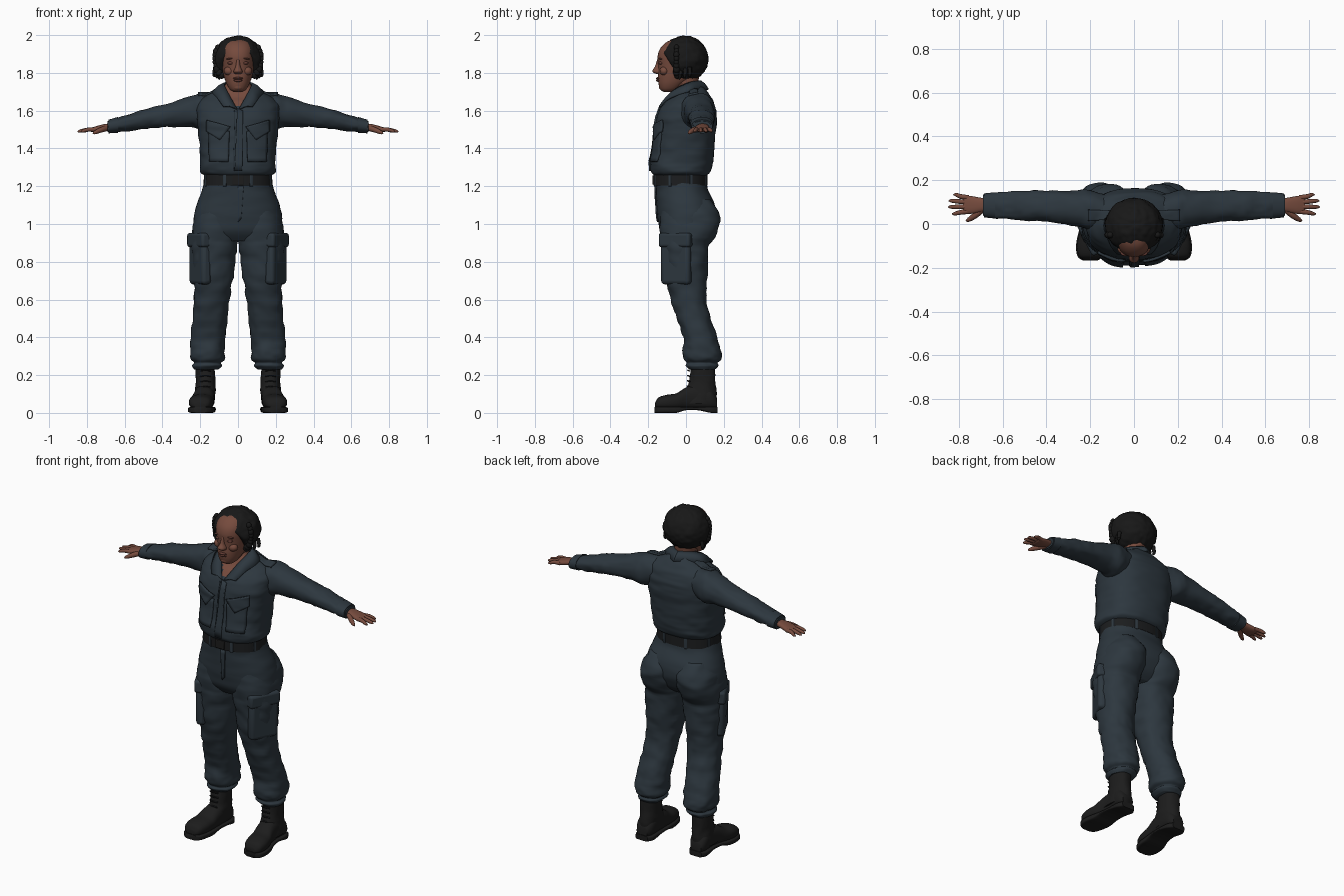
import bpy, bmesh, math, random
from mathutils import Vector, Matrix, noise
from mathutils.bvhtree import BVHTree

random.seed(4)
cube = bpy.data.objects.get("Cube")
if cube:
    bpy.data.objects.remove(cube, do_unlink=True)


def material(name, rgb, rough=0.8):
    m = bpy.data.materials.new(name)
    m.use_nodes = True
    m.diffuse_color = (*rgb, 1)
    node = m.node_tree.nodes["Principled BSDF"]
    node.inputs["Base Color"].default_value = (*rgb, 1)
    node.inputs["Roughness"].default_value = rough
    return m


CLOTH = material("navy cloth", (.026, .038, .049))
TRIM = material("dark navy trim", (.018, .027, .035))
SKIN = material("brown skin", (.18, .07, .047))
SHADE = material("deep brown skin", (.12, .043, .033))
HAIR = material("black hair", (.009, .009, .009))
LEATHER = material("black leather", (.012, .012, .012))
BELT = material("black webbing", (.011, .012, .013))


def finish(name, bm, mat, solid=0):
    bmesh.ops.recalc_face_normals(bm, faces=bm.faces)
    mesh = bpy.data.meshes.new(name)
    bm.to_mesh(mesh)
    bm.free()
    mesh.materials.append(mat)
    for p in mesh.polygons:
        p.use_smooth = True
    mesh.set_sharp_from_angle(angle=math.radians(50))
    obj = bpy.data.objects.new(name, mesh)
    bpy.context.scene.collection.objects.link(obj)
    if solid:
        mod = obj.modifiers.new("thickness", "SOLIDIFY")
        mod.thickness, mod.offset = solid, 0
    return obj


def spline(rows, steps):
    """Smooth interpolation through rows of numbers."""
    out = []
    for i in range(len(rows) - 1):
        a, b, c, d = (rows[min(max(i + k, 0), len(rows) - 1)] for k in (-1, 0, 1, 2))
        for s in range(steps):
            t = s / steps
            out.append([q + t / 2 * (r - p + t * (2*p - 5*q + 4*r - e + t * (3*q - p - 3*r + e)))
                        for p, q, r, e in zip(a, b, c, d)])
    return out + [list(rows[-1])]


def skin(name, rows, mat, closed=True, solid=0):
    """Bridge successive rows of points with quads."""
    bm = bmesh.new()
    grid = [[bm.verts.new(p) for p in row] for row in rows]
    n = len(grid[0])
    for a, b in zip(grid, grid[1:]):
        for i in range(n if closed else n - 1):
            j = (i + 1) % n
            bm.faces.new((a[i], a[j], b[j], b[i]))
    if closed:
        bm.faces.new(grid[0])
        bm.faces.new(grid[-1])
    return finish(name, bm, mat, solid)


def loft(name, rings, mat, axis="Z", power=2.2, fold=0, side=1, steps=5, n=44):
    """Rings are (position, low, high, low, high) across the axis."""
    rows = []
    for t, a0, a1, b0, b1 in spline(rings, steps):
        row = []
        for i in range(n):
            c, s = math.cos(math.tau * i / n), math.sin(math.tau * i / n)
            u = math.copysign(abs(c) ** (2 / power), c)
            w = math.copysign(abs(s) ** (2 / power), s)
            seed = Vector((c * 1.2, s * 1.2, t * 20))
            k = fold * (noise.noise(seed) + .5 * noise.noise(seed * 2.3))
            a = (a0 + a1) / 2 + u * ((a1 - a0) / 2 + k)
            b = (b0 + b1) / 2 + w * ((b1 - b0) / 2 + k)
            p = {"Z": (a, b, t), "X": (t, a, b), "Y": (a, t, b)}[axis]
            row.append((p[0] * side, p[1], p[2]))
        rows.append(row)
    return skin(name, rows, mat)


def tube(name, path, mat, side=1, n=12):
    """Path rows are (x, y, z, radius)."""
    pts = spline(path, 4)
    rows = []
    for i, (x, y, z, r) in enumerate(pts):
        d = Vector(pts[min(i + 1, len(pts) - 1)][:3]) - Vector(pts[max(i - 1, 0)][:3])
        q = d.to_track_quat("Z", "Y")
        ring = [Vector((x, y, z)) + q @ Vector((r * math.cos(math.tau * k / n), r * math.sin(math.tau * k / n), 0))
                for k in range(n)]
        rows.append([(p.x * side, p.y, p.z) for p in ring])
    return skin(name, rows, mat)


def blob(name, loc, size, mat, tilt=0):
    bm = bmesh.new()
    m = Matrix.Translation(loc) @ Matrix.Rotation(tilt, 4, "Y") @ Matrix.Diagonal((*size, 1))
    bmesh.ops.create_uvsphere(bm, u_segments=16, v_segments=10, radius=1, matrix=m)
    return finish(name, bm, mat)


def box(name, loc, size, mat, turn=0, bevel=.008):
    bm = bmesh.new()
    m = Matrix.Translation(loc) @ Matrix.Rotation(turn, 4, "Z") @ Matrix.Diagonal((*size, 1))
    bmesh.ops.create_cube(bm, size=1, matrix=m)
    obj = finish(name, bm, mat)
    mod = obj.modifiers.new("soft edges", "BEVEL")
    mod.width, mod.segments = bevel, 3
    return obj


def drape(name, targets, quad, aim, mat, lift=.003, solid=.012, n=8):
    """Lay a four-cornered patch onto the targets along the aim direction."""
    trees = [BVHTree.FromPolygons([v.co for v in o.data.vertices], [p.vertices for p in o.data.polygons])
             for o in targets]
    aim = Vector(aim)
    a, b, c, d = map(Vector, quad)
    rows = []
    for i in range(n + 1):
        row = []
        for j in range(n + 1):
            p = a.lerp(b, i / n).lerp(d.lerp(c, i / n), j / n) - aim
            hits = [h for h in (t.ray_cast(p, aim) for t in trees) if h[0]]
            hit = min(hits, key=lambda h: h[3])[0] if hits else trees[0].find_nearest(p + aim)[0]
            row.append(hit - aim * lift)
        rows.append(row)
    return skin(name, rows, mat, closed=False, solid=solid)


# Jacket body, with an open neck coloured as skin
jacket = loft("jacket", [(z, -w, w, f, b) for z, w, f, b in (
    (1.255, .17, -.165, .105), (1.275, .195, -.185, .13), (1.32, .2, -.19, .14), (1.4, .202, -.175, .15),
    (1.5, .213, -.165, .16), (1.58, .22, -.152, .163), (1.64, .21, -.112, .15), (1.68, .165, -.075, .125),
    (1.72, .085, -.05, .1), (1.745, .065, -.045, .07))], CLOTH, power=2.4, fold=.006, n=80, steps=7)
jacket.data.materials.append(SKIN)
for p in jacket.data.polygons:
    if p.normal.y < 0 and abs(p.center.x) < (p.center.z - 1.61) * .75:
        p.material_index = 1

# Trousers seat and belt
loft("trouser_seat", [(z, -w, w, f, b) for z, w, f, b in (
    (1.235, .178, -.165, .105), (1.18, .19, -.16, .118), (1.1, .221, -.155, .152), (1.03, .235, -.15, .158),
    (.96, .235, -.135, .13), (.91, .2, -.1, .08))], CLOTH, power=2.3, fold=.004)
loft("belt", [(1.204, -.183, .183, -.171, .114), (1.262, -.18, .18, -.172, .113)], BELT, power=2.3, steps=1)
box("belt_buckle", (0, -.172, 1.233), (.06, .012, .05), LEATHER, bevel=.004)
for i in range(8):
    a = math.tau * (i + .5) / 8
    box(f"belt_loop_{i}", (.182 * math.cos(a), -.029 + .142 * math.sin(a), 1.233), (.012, .018, .068), CLOTH, a, .003)
drape("fly", [bpy.data.objects["trouser_seat"]],
      [(0, 0, 1.2), (.03, 0, 1.2), (.018, 0, 1.03), (0, 0, 1.01)], (0, 1, 0), CLOTH, solid=.008)

for side, tag in ((1, "left"), (-1, "right")):
    # Sleeve and cuff
    sleeve = loft(tag + "_sleeve", [
        (.12, -.03, .13, 1.53, 1.685), (.2, -.03, .153, 1.5, 1.69), (.26, -.012, .155, 1.515, 1.673),
        (.4, .01, .152, 1.512, 1.63), (.5, .015, .152, 1.503, 1.605), (.6, .025, .145, 1.49, 1.575),
        (.66, .03, .14, 1.484, 1.556), (.69, .037, .136, 1.485, 1.545)], CLOTH, "X", fold=.006, side=side)
    loft(tag + "_cuff", [(.635, .025, .145, 1.483, 1.567), (.685, .03, .14, 1.48, 1.552)],
         CLOTH, "X", side=side, steps=1)
    # Hand
    loft(tag + "_palm", [(.66, .06, .115, 1.497, 1.532), (.7, .055, .12, 1.495, 1.53), (.74, .047, .127, 1.488, 1.521),
                         (.77, .048, .13, 1.486, 1.512), (.782, .06, .12, 1.49, 1.508)], SKIN, "X", 2.4, side=side)
    for k, (y, tip, fan) in enumerate(((.057, .832, .047), (.079, .849, .078), (.1, .847, .106), (.121, .826, .134))):
        tube(f"{tag}_finger_{k}", [(.755, y, 1.5, .011), (.79, (y * 2 + fan) / 3, 1.5, .011),
                                   (tip - .012, fan, 1.492, .008), (tip, fan, 1.488, .002)], SKIN, side)
    tube(tag + "_thumb", [(.69, .07, 1.508, .015), (.725, .04, 1.498, .014), (.755, .02, 1.485, .01),
                          (.768, .014, 1.478, .003)], SKIN, side)
    # Trouser leg with bloused hem
    leg = loft(tag + "_trouser_leg", [
        (1.13, .02, .19, -.11, .125), (1.06, .002, .226, -.13, .175), (1, 0, .238, -.138, .18), (.93, 0, .245, -.135, .15),
        (.88, .004, .245, -.13, .122), (.8, .014, .24, -.12, .118), (.7, .03, .235, -.108, .11), (.6, .045, .232, -.08, .11),
        (.5, .055, .24, -.048, .13), (.4, .065, .25, -.015, .165), (.33, .07, .255, -.015, .186),
        (.285, .072, .253, -.01, .185), (.265, .09, .235, .005, .165), (.25, .08, .242, 0, .17), (.23, .1, .228, .015, .155)],
        CLOTH, fold=.008, side=side)
    # Cargo pocket
    turn = side * math.radians(63)
    box(tag + "_cargo_pocket", (.2 * side, -.05, .79), (.17, .055, .22), CLOTH, turn, .02)
    box(tag + "_cargo_flap", (.205 * side, -.053, .915), (.185, .06, .075), CLOTH, turn, .014)
    # Boot
    loft(tag + "_boot_shaft", [(.26, .122, .224, .025, .152), (.16, .12, .224, .015, .156), (.1, .121, .23, -.01, .162),
                               (.05, .127, .235, -.04, .162)], LEATHER, fold=.004, side=side)
    foot = [(-.163, .17, .23, .025, .055), (-.145, .147, .253, .02, .082), (-.1, .133, .26, .015, .096),
            (-.05, .128, .252, .015, .104), (0, .125, .238, .015, .135), (.06, .123, .23, .015, .15),
            (.13, .125, .23, .015, .13), (.163, .145, .215, .02, .08)]
    loft(tag + "_boot_foot", foot, LEATHER, "Y", 2.4, side=side)
    loft(tag + "_boot_sole", [(y * 1.02, a - .005, b + .005, .014 if -.03 < y < .08 else 0, .032)
                              for y, a, b, _, _ in foot], LEATHER, "Y", 5, side=side)
    for k in range(5):
        z = .11 + k * .028
        tube(f"{tag}_lace_{k}", [(.145, .022 - k * .001, z, .004), (.172, .006 - k * -.001, z + .004, .004),
                                 (.2, .022 - k * .001, z, .004)], BELT, side, 6)

    # Chest pocket, flap and shoulder strap
    def on_front(pts):
        return [(x * side, 0, z) for x, z in pts]
    drape(tag + "_chest_pocket", [jacket], on_front([(.045, 1.49), (.155, 1.5), (.15, 1.33), (.05, 1.33)]),
          (0, 1, 0), CLOTH)
    drape(tag + "_pocket_flap", [jacket], on_front([(.04, 1.515), (.165, 1.55), (.165, 1.49), (.095, 1.445)]),
          (0, 1, 0), CLOTH, .008)
    drape(tag + "_shoulder_strap", [jacket, sleeve],
          [(side * x, y, 1.6) for x, y in ((.1, .02), (.21, .015), (.21, .065), (.1, .06))], (0, 0, -1), CLOTH, .004)
    # Collar and lapel
    upper = spline([(0, .075, 1.757), (.068, .012, 1.745), (.056, -.072, 1.7), (.006, -.143, 1.608)], 8)
    lower = spline([(0, .118, 1.712), (.13, .02, 1.702), (.108, -.09, 1.664), (.078, -.135, 1.622)], 8)
    skin(tag + "_collar", [[(p[0] * side, p[1], p[2]) for p in
                            (u, [(i + j) / 2 + e for i, j, e in zip(u, w, (0, 0, .008))], w)]
                           for u, w in zip(upper, lower)], CLOTH, closed=False, solid=.01)

# Front closing strip and seams
drape("front_placket", [jacket], [(-.004, 0, 1.61), (.026, 0, 1.6), (.022, 0, 1.28), (-.018, 0, 1.28)], (0, 1, 0), CLOTH)
drape("placket_seam", [jacket], [(-.02, 0, 1.6), (-.016, 0, 1.6), (-.02, 0, 1.28), (-.024, 0, 1.28)],
      (0, 1, 0), TRIM, .002, .004)

# Neck and head
loft("neck", [(1.6, -.05, .05, -.06, .06), (1.68, -.056, .056, -.062, .065), (1.74, -.058, .058, -.068, .065),
              (1.79, -.06, .06, -.07, .07)], SKIN)
loft("head", [(z, -w, w, f, b) for z, w, f, b in (
    (1.7, .025, -.12, -.07), (1.712, .043, -.136, -.04), (1.74, .06, -.145, 0), (1.775, .073, -.148, .05),
    (1.81, .082, -.146, .085), (1.85, .088, -.148, .1), (1.89, .09, -.15, .1), (1.93, .086, -.136, .09),
    (1.965, .065, -.1, .06), (1.98, .03, -.05, .02))], SKIN)
loft("nose", [(1.872, -.009, .009, -.152, -.12), (1.835, -.013, .013, -.164, -.12), (1.812, -.023, .023, -.178, -.12),
              (1.8, -.022, .022, -.17, -.12), (1.793, -.012, .012, -.15, -.12)], SKIN, n=20)
blob("upper_lip", (0, -.146, 1.771), (.026, .013, .007), SHADE)
blob("lower_lip", (0, -.145, 1.76), (.023, .013, .008), SHADE)
blob("chin", (0, -.125, 1.725), (.028, .018, .018), SKIN)
for side, tag in ((1, "left"), (-1, "right")):
    blob(tag + "_eyelid", (.036 * side, -.131, 1.852), (.019, .014, .009), SHADE)
    blob(tag + "_brow", (.038 * side, -.134, 1.876), (.025, .012, .004), SHADE, side * .12)
    blob(tag + "_cheek", (.045 * side, -.115, 1.81), (.03, .024, .024), SKIN)


# Hair: a ridged cap cut back along the hairline, edged with curls
def hairline(z):
    return -.13 + (1.925 - z) * .63


bm = bmesh.new()
bmesh.ops.create_uvsphere(bm, u_segments=72, v_segments=44, radius=1)
for v in bm.verts:
    d = v.co.copy()
    ridge = .012 * math.sin(9 * math.atan2(d.x, d.z + .3) + 5 * d.y) + .035 * noise.noise(d * 6)
    d *= .985 + ridge
    v.co = (d.x * .134, d.y * .128 - .008, d.z * .123 + 1.875)
    v.co.y = max(v.co.y, hairline(v.co.z))
finish("hair_cap", bm, HAIR)
for side, tag in ((1, "left"), (-1, "right")):
    for k in range(9):
        a = math.radians(62 + k * 9)
        z = 1.875 + .122 * math.cos(a)
        r = random.uniform(.013, .02)
        blob(f"{tag}_curl_{k}", (side * .122 * math.sin(a), max(hairline(z), -.05), z), (r, r, r * 1.2), HAIR)
    for k in range(3):
        x, y = side * (.098 + .011 * k), -.03 + .025 * k
        tube(f"{tag}_hanging_curl_{k}", [(x, y, 1.83, .011), (x + side * .006, y, 1.79, .01),
                                         (x, y - .006, 1.765 + .008 * k, .004)], HAIR, n=8)
